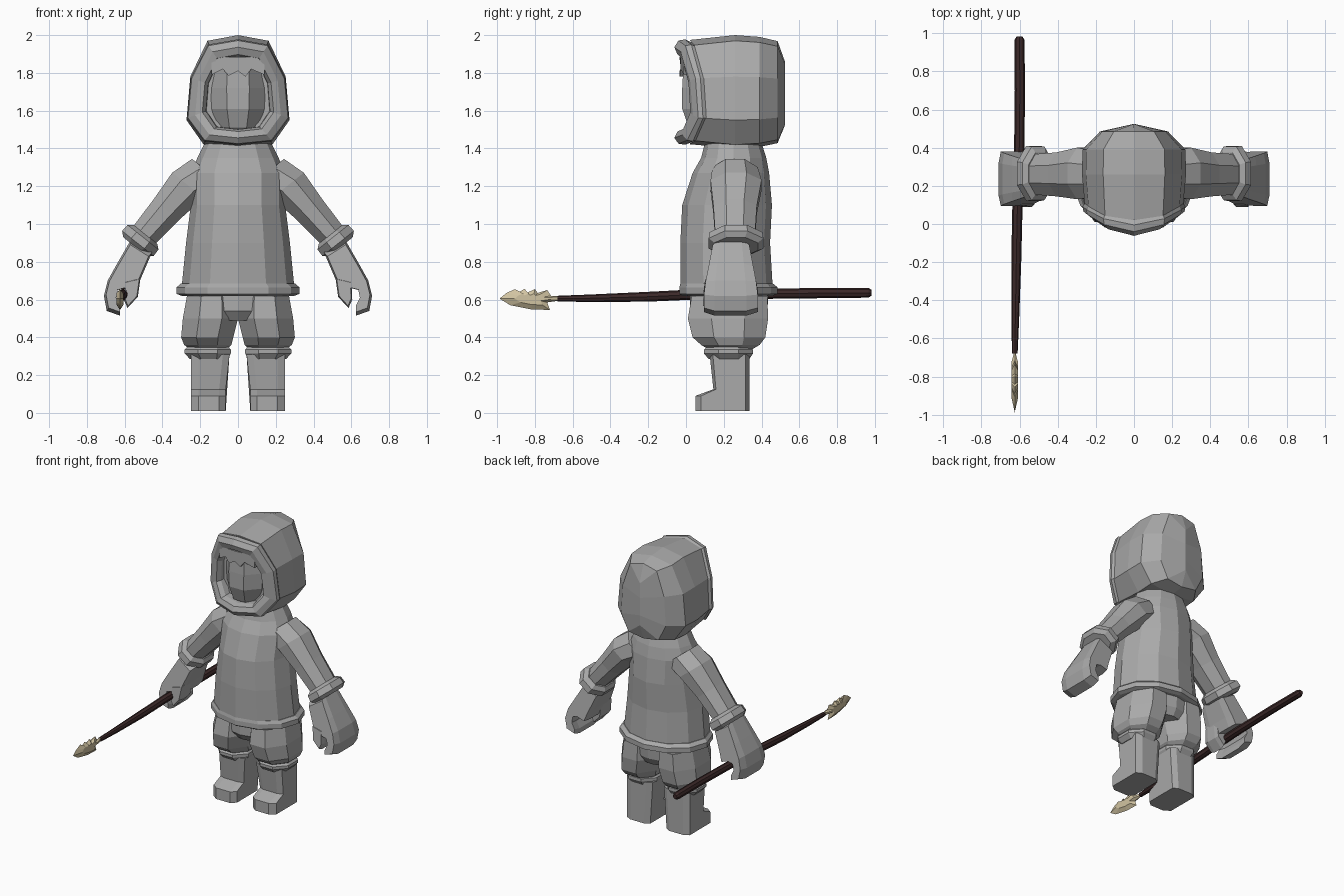
import bpy, bmesh, math
from mathutils import Vector


def material(name, rgb):
    m = bpy.data.materials.new(name)
    m.diffuse_color = (*rgb, 1)
    return m


GREY = material("plain grey", (0.40, 0.40, 0.40))
WOOD = material("dark wood", (0.045, 0.022, 0.022))
BONE = material("pale bone", (0.64, 0.55, 0.36))


def loft(name, rings, mat, caps=True):
    """Skin a list of equal-length point rings with flat faces."""
    bm = bmesh.new()
    vs = [[bm.verts.new(p) for p in r] for r in rings]
    n = len(rings[0])
    for a, b in zip(vs, vs[1:]):
        for i in range(n):
            j = (i + 1) % n
            bm.faces.new((a[i], a[j], b[j], b[i]))
    if caps:
        bm.faces.new(vs[0])
        bm.faces.new(vs[-1])
    bmesh.ops.remove_doubles(bm, verts=bm.verts[:], dist=0.0005)
    bmesh.ops.recalc_face_normals(bm, faces=bm.faces[:])
    me = bpy.data.meshes.new(name)
    bm.to_mesh(me)
    bm.free()
    me.materials.append(mat)
    ob = bpy.data.objects.new(name, me)
    bpy.context.collection.objects.link(ob)
    return ob


def ring(c, u, v, a, b, n, flat=False):
    """Ellipse ring; flat=True turns it so faces, not corners, meet the axes."""
    off = math.pi / n if flat else 0
    k = 1 / math.cos(off)
    return [Vector(c) + Vector(u) * (a * k * math.cos(2 * math.pi * i / n + off))
            + Vector(v) * (b * k * math.sin(2 * math.pi * i / n + off)) for i in range(n)]


def tower(name, rows, n, flat=False, s=1):
    """Upright loft from rows of (z, centre x, half width, front y, back y)."""
    return loft(name, [ring((s * cx, (y0 + y1) / 2, z), (1, 0, 0), (0, 1, 0),
                            rx, (y1 - y0) / 2, n, flat) for z, cx, rx, y0, y1 in rows], GREY)


# Coat body and its hem band
tower("coat", [(.65, 0, .300, -.03, .460), (.90, 0, .275, -.03, .445),
               (1.10, 0, .250, -.02, .455), (1.27, 0, .250, .035, .440),
               (1.35, 0, .215, .080, .425), (1.43, 0, .175, .100, .400)], 12)
tower("coat_hem", [(.62, 0, .300, -.02, .46), (.63, 0, .325, -.035, .485),
                   (.665, 0, .325, -.035, .485), (.685, 0, .302, -.03, .46)], 12)
tower("hips", [(.49, 0, .20, .06, .40), (.54, 0, .27, .02, .43),
               (.66, 0, .27, .02, .44)], 12)

# Hood: half outline in x, z mirrored to a full ring
half = [(0, 2.0), (.16, 1.97), (.25, 1.78), (.27, 1.55), (.18, 1.42)]
outline = half + [(0, 1.40)] + [(-x, z) for x, z in reversed(half[1:])]
ZC = 1.68


def hood_ring(sx, sz, y, wrap=0.0):
    return [(x * sx, y + wrap * (x * sx) ** 2, ZC + (z - ZC) * sz) for x, z in outline]


loft("hood", [hood_ring(.95, .92, .02, 1.0), hood_ring(1.01, 1.0, .26),
              hood_ring(1.0, .97, .39), hood_ring(.66, .90, .485),
              hood_ring(0, .55, .525)], GREY)
loft("hood_trim", [hood_ring(.93, .88, .03, 1.4), hood_ring(1.0, .93, -.005, 1.3),
                   hood_ring(.98, .91, -.04, 1.5), hood_ring(.84, .80, -.062, 1.9),
                   hood_ring(.70, .68, -.045, 1.9), hood_ring(.63, .64, -.005, 1.9),
                   hood_ring(.62, .63, .08)], GREY, caps=True)

# Face and jagged fringe
tower("face", [(1.46, 0, .08, .06, .26), (1.51, 0, .11, .015, .29),
               (1.61, 0, .14, -.02, .30), (1.72, 0, .145, -.02, .30),
               (1.90, 0, .13, -.01, .30)], 8, flat=True)
zig = [(-.14, 1.79), (-.08, 1.82), (-.05, 1.785), (0, 1.81),
       (.04, 1.78), (.07, 1.82), (.14, 1.79)]
loft("fringe", [[(x, y + 1.2 * x * x, z) for x, z in zig]
                + [(x, y + 1.2 * x * x, 1.885) for x, z in reversed(zig)]
                for y in (-.035, .02)], GREY)

# Hand outlines seen from the front, spear shaft sits in the curl
palm = [(.455, .85), (.565, .92), (.64, .79), (.69, .70), (.71, .62), (.695, .54),
        (.625, .515), (.625, .55), (.65, .60), (.64, .65), (.60, .66), (.54, .64),
        (.515, .71)]
thumb = [(.515, .72), (.60, .70), (.605, .60), (.585, .555), (.53, .615)]
# Boot outline seen from the side
boot = [(.05, .01), (.05, .09), (.145, .125), (.125, .31), (.335, .31), (.335, .01)]

for s, side in ((1, "left"), (-1, "right")):
    # Sleeve and cuff, square to the arm direction
    across = Vector((s * .78, 0, .62))

    def arm(name, rows):
        loft(name, [ring((s * x, y, z), across, (0, 1, 0), a, b, 8, True)
                    for x, y, z, a, b in rows], GREY)

    arm(side + "_sleeve", [(.15, .26, 1.27, .12, .12), (.265, .265, 1.205, .107, .135),
                           (.38, .26, 1.075, .087, .115), (.515, .26, .92, .073, .105)])
    arm(side + "_cuff", [(.490, .265, .945, .080, .11), (.503, .265, .930, .105, .14),
                         (.530, .265, .897, .107, .145), (.545, .265, .880, .08, .115)])

    # Mitten widening towards the fingers, with thumb at the front
    def slab(name, outline2, slices):
        rings = []
        for y, k in slices:
            mx = sum(p[0] for p in outline2) / len(outline2)
            mz = sum(p[1] for p in outline2) / len(outline2)
            rings.append([(s * (mx + (x - mx) * k),
                           .24 + (y - .24) * (1 - .3 * max(0, z - .65) / .25),
                           mz + (z - mz) * k) for x, z in outline2])
        loft(name, rings, GREY)

    slab(side + "_mitten", palm, [(.095, .88), (.15, 1), (.32, 1), (.38, .88)])
    slab(side + "_thumb", thumb, [(.09, .85), (.12, 1), (.19, 1), (.22, .85)])

    # Trouser leg, boot cuff and boot
    tower(side + "_trouser", [(.62, .14, .13, .03, .43), (.50, .146, .146, .01, .435),
                              (.40, .163, .138, .035, .42), (.36, .16, .125, .08, .39),
                              (.33, .155, .09, .13, .34)], 8, True, s)
    tower(side + "_boot_cuff", [(.36, .158, .10, .12, .33), (.335, .16, .122, .095, .355),
                                (.315, .16, .122, .095, .355), (.285, .155, .10, .12, .335)],
          8, True, s)
    loft(side + "_boot", [[(s * (x - .02 * (z > .2 and x < .15)), .22 + (y - .22) * k, z)
                           for y, z in boot]
                          for x, k in ((.065, .82), (.10, 1), (.21, 1), (.25, .82))], GREY)

# Spear shaft, slightly crooked, thinner at the head: (x, y, z, radius)
shaft = [(-.625, -.68, .605, .015), (-.622, -.50, .607, .020), (-.617, -.20, .615, .026),
         (-.612, .05, .627, .027), (-.602, .35, .630, .027), (-.598, .70, .634, .027),
         (-.600, .965, .636, .026), (-.600, .982, .636, .016)]
loft("spear_shaft", [ring((x, y, z), (1, 0, 0), (0, 0, 1), r, r, 8)
                     for x, y, z, r in shaft], WOOD)

# Serrated bone head, thickest in the middle: outline in y, z
head = [(-.987, .605), (-.95, .635), (-.905, .655), (-.89, .635), (-.855, .657),
        (-.84, .637), (-.80, .655), (-.785, .635), (-.735, .650), (-.715, .620),
        (-.66, .616), (-.66, .596), (-.735, .585), (-.72, .545), (-.82, .548),
        (-.93, .570)]
loft("spear_head", [[(-.625 + dx, -.81 + (y + .81) * k, .604 + (z - .604) * k)
                     for y, z in head] for dx, k in ((-.018, .55), (0, 1), (.018, .55))], BONE)
